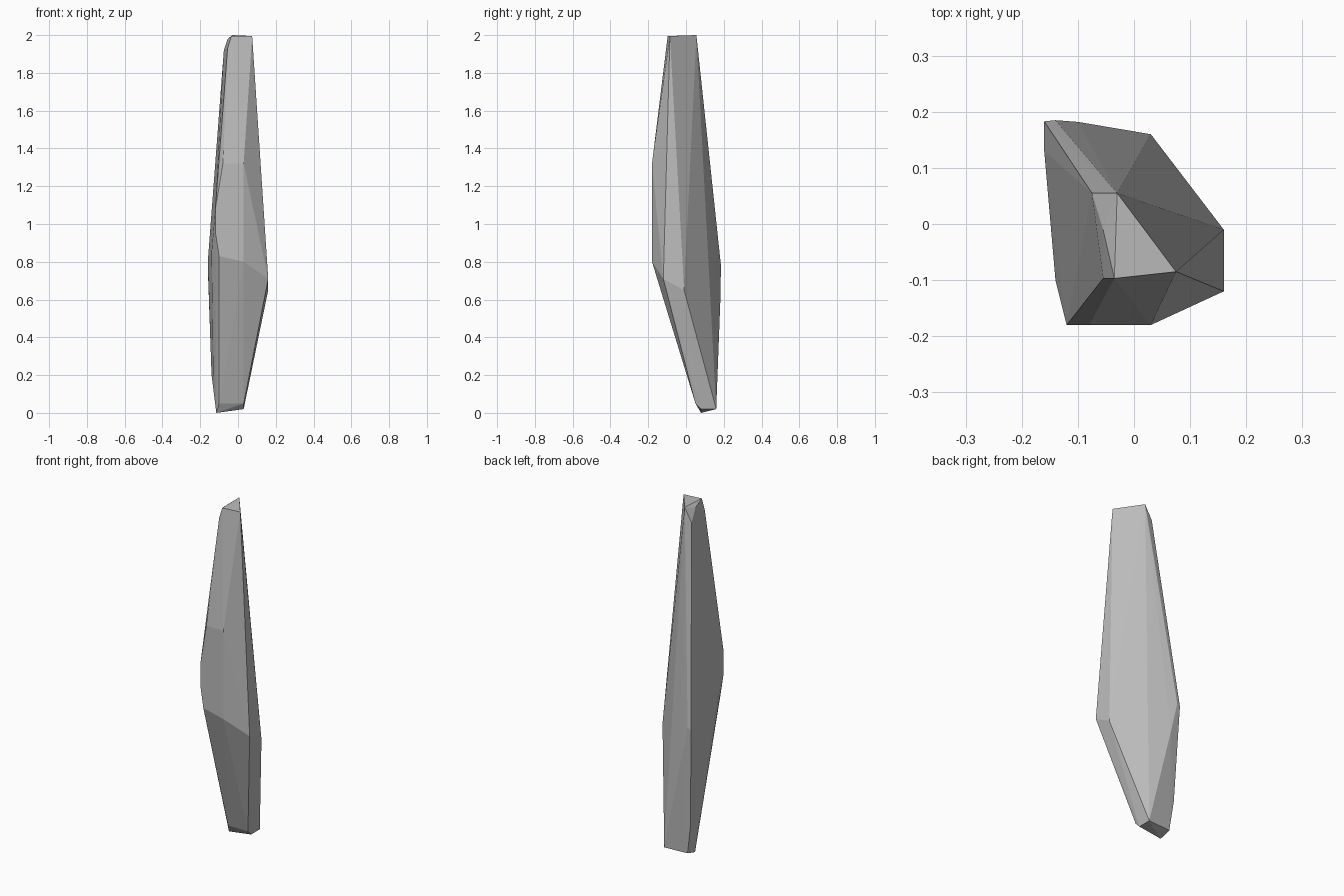
import bpy
import bmesh

# Remove the default cube only
default_cube = bpy.data.objects.get("Cube")
if default_cube:
    bpy.data.objects.remove(default_cube, do_unlink=True)


def make_material(name, colour):
    material = bpy.data.materials.new(name)
    material.use_nodes = True
    material.diffuse_color = colour
    shader = material.node_tree.nodes["Principled BSDF"]
    shader.inputs["Base Color"].default_value = colour
    shader.inputs["Roughness"].default_value = 0.9
    return material


def make_faceted_stone(name, corners, material):
    """Wrap a convex faceted skin around the corner points."""
    bm = bmesh.new()
    for corner in corners:
        bm.verts.new(corner)
    hull = bmesh.ops.convex_hull(bm, input=bm.verts[:])
    unused = [g for g in hull["geom_interior"] if isinstance(g, bmesh.types.BMVert)]
    bmesh.ops.delete(bm, geom=list(set(unused)), context="VERTS")
    bmesh.ops.dissolve_limit(bm, angle_limit=0.01, verts=bm.verts[:], edges=bm.edges[:])
    bmesh.ops.recalc_face_normals(bm, faces=bm.faces[:])
    mesh = bpy.data.meshes.new(name)
    bm.to_mesh(mesh)
    bm.free()
    mesh.materials.append(material)
    stone = bpy.data.objects.new(name, mesh)
    bpy.context.collection.objects.link(stone)
    return stone


# Chipped tip
tip = [
    (0.075, -0.085, 1.995), (-0.035, -0.097, 1.995), (-0.03, 0.055, 2),
    (-0.055, -0.01, 1.98), (-0.055, -0.097, 1.93), (-0.075, 0.055, 1.92),
]

# Flat front chip
front_chip = [
    (-0.08, -0.18, 1.32), (0.03, -0.18, 1.32), (-0.12, -0.18, 1.08),
    (-0.12, -0.18, 0.96), (-0.1, -0.18, 0.83), (0.03, -0.18, 0.8),
]

# Widest ring around the middle
middle = [
    (0.16, -0.12, 0.71), (0.16, -0.01, 0.65), (-0.14, -0.1, 0.85),
    (-0.16, 0.13, 0.8), (-0.16, 0.183, 0.77), (-0.14, 0.185, 0.78),
    (-0.1, 0.182, 0.6),
]

# Narrow foot, set towards the back
foot = [
    (-0.14, 0.157, 0.2), (-0.13, 0.09, 0.12), (-0.1, 0.05, 0.05),
    (0.03, 0.05, 0.05), (0.03, 0.08, 0.02), (0.03, 0.16, 0.02),
    (-0.115, 0.15, 0.02), (-0.115, 0.08, 0),
]

stone_grey = make_material("stone grey", (0.5, 0.5, 0.5, 1))
make_faceted_stone("stone_shard", tip + front_chip + middle + foot, stone_grey)
